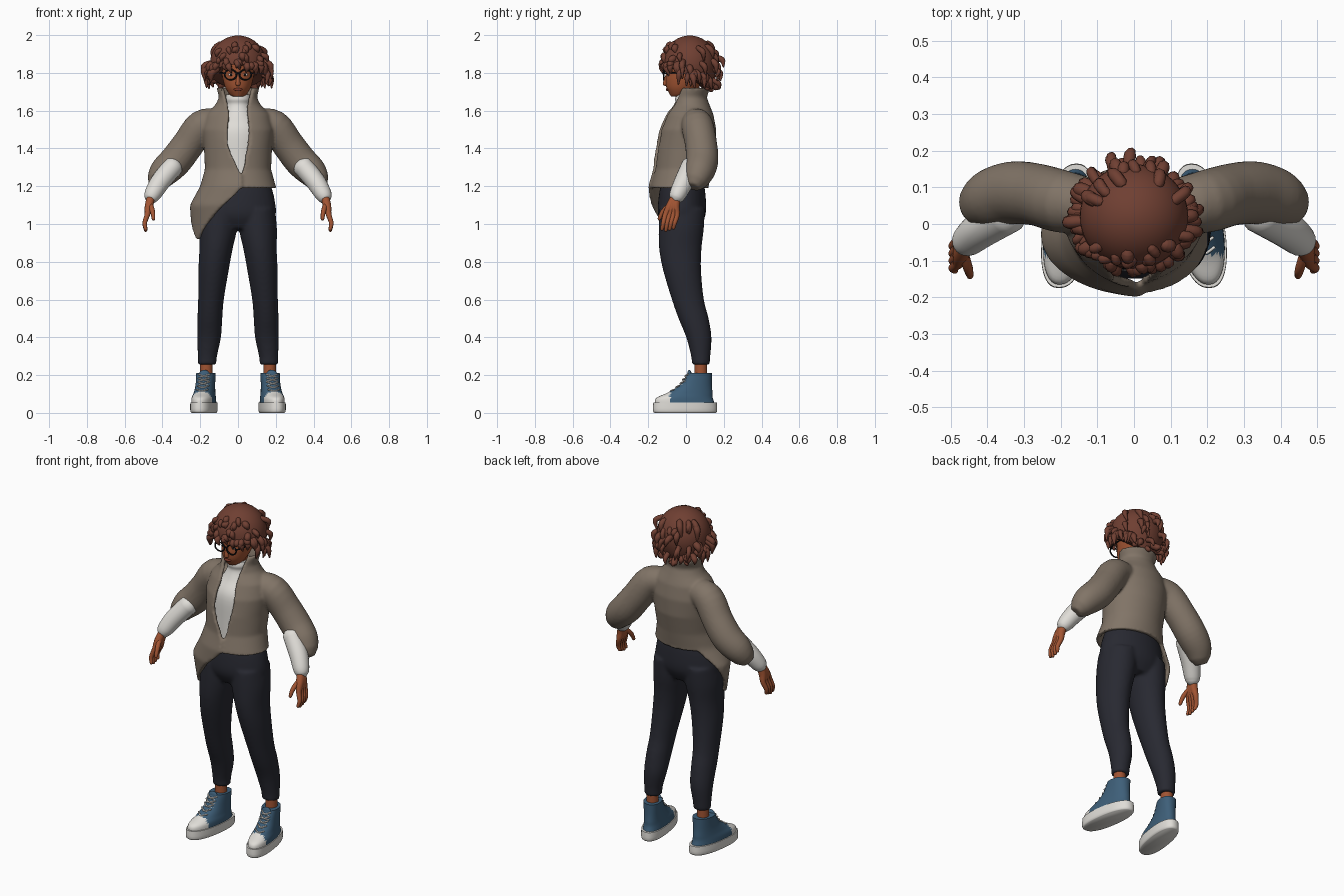
import bpy, bmesh, random
from math import sin, cos, pi, asin, radians
from mathutils import Vector

if "Cube" in bpy.data.objects:
    bpy.data.objects.remove(bpy.data.objects["Cube"])
random.seed(4)


def colour(name, r, g, b):
    m = bpy.data.materials.new(name)
    m.use_nodes = True
    m.diffuse_color = (r, g, b, 1)
    m.node_tree.nodes["Principled BSDF"].inputs["Base Color"].default_value = (r, g, b, 1)
    return m


SKIN = colour("brown skin", .36, .09, .033)
HAIR = colour("auburn hair", .16, .05, .032)
WOOL = colour("taupe wool", .22, .175, .135)
WHITE = colour("off white", .74, .72, .68)
NAVY = colour("dark navy", .021, .022, .031)
DENIM = colour("blue canvas", .048, .114, .19)
BLACK = colour("black", .008, .008, .009)
LIP = colour("dark lips", .2, .04, .022)


def resample(rows, k=5):
    """Smooth curve through rows of numbers."""
    out = []
    for i in range(len(rows) - 1):
        quad = [rows[max(i - 1, 0)], rows[i], rows[i + 1], rows[min(i + 2, len(rows) - 1)]]
        for j in range(k):
            t = j / k
            out.append([b + .5 * t * (c - a + t * (2 * a - 5 * b + 4 * c - d + t * (3 * (b - c) + d - a)))
                        for a, b, c, d in zip(*quad)])
    return out + [list(rows[-1])]


def at(rows, z):
    """Row values at height z, rows going up."""
    z = min(max(z, rows[0][0]), rows[-1][0])
    for a, b in zip(rows, rows[1:]):
        if z <= b[0]:
            t = (z - a[0]) / (b[0] - a[0])
            return [p + (q - p) * t for p, q in zip(a[1:], b[1:])]


def layers(rows, n=32, power=1.0, k=5):
    """Level oval rings from rows of x, y, z, half width, half depth."""
    def p(v):
        return (1 if v > 0 else -1) * abs(v) ** power
    return [[Vector((x + rx * p(sin(2 * pi * i / n)), y - ry * p(cos(2 * pi * i / n)), z))
             for i in range(n)] for x, y, z, rx, ry in resample(rows, k)]


def tube(path, n=16, k=4):
    """Round-ended rings along rows of x, y, z, radius."""
    rows = [(Vector(r[:3]), max(r[3], .001)) for r in resample(path, k)]
    t0 = (rows[0][0] - rows[1][0]).normalized()
    t1 = (rows[-1][0] - rows[-2][0]).normalized()
    (p, r), (q, s) = rows[0], rows[-1]
    rows = [(p + t0 * r * .6, r * .55)] + rows + [(q + t1 * s * .6, s * .55)]
    rings, a = [], t0.orthogonal()
    for i, (p, r) in enumerate(rows):
        t = (rows[min(i + 1, len(rows) - 1)][0] - rows[max(i - 1, 0)][0]).normalized()
        a = (a - t * a.dot(t)).normalized()
        b = t.cross(a)
        rings.append([p + (a * cos(2 * pi * j / n) + b * sin(2 * pi * j / n)) * r for j in range(n)])
    return rings


def build(name, mats, skins, move=None):
    """One object from several closed skins of rings."""
    bm = bmesh.new()
    for rings in skins:
        vs = [[bm.verts.new(move(c) if move else c) for c in ring] for ring in rings]
        n = len(vs[0])
        for a, b in zip(vs, vs[1:]):
            for i in range(n):
                bm.faces.new((a[i], a[(i + 1) % n], b[(i + 1) % n], b[i]))
        bm.faces.new(vs[0])
        bm.faces.new(vs[-1])
    bmesh.ops.recalc_face_normals(bm, faces=bm.faces)
    me = bpy.data.meshes.new(name)
    bm.to_mesh(me)
    bm.free()
    for m in mats:
        me.materials.append(m)
    me.shade_smooth()
    me.set_sharp_from_angle(angle=radians(55))
    ob = bpy.data.objects.new(name, me)
    bpy.context.collection.objects.link(ob)
    return ob


def fuse(ob, voxel, rounds):
    m = ob.modifiers.new("fuse", 'REMESH')
    m.mode, m.voxel_size, m.use_smooth_shade = 'VOXEL', voxel, True
    m = ob.modifiers.new("soften", 'SMOOTH')
    m.factor, m.iterations = .5, rounds


def ball(name, mat, loc, scale):
    bpy.ops.mesh.primitive_uv_sphere_add(segments=20, ring_count=12, radius=1, location=loc)
    ob = bpy.context.object
    ob.name, ob.scale = name, scale
    ob.data.materials.append(mat)
    ob.data.shade_smooth()


# Jacket: open-fronted body with a long right flap, fused with the sleeves
BODY = [(.88, -.01, .24, .13), (1.1, -.03, .255, .16), (1.2, -.035, .2, .155), (1.29, -.015, .175, .15),
        (1.4, 0, .18, .158), (1.5, .01, .19, .15), (1.58, .02, .17, .125), (1.63, .025, .12, .1),
        (1.67, .02, .1, .09), (1.72, .035, .113, .092)]
OPENING = [(1.26, .018, .02), (1.35, -.03, .05), (1.45, -.065, .07), (1.58, -.043, .045),
           (1.66, -.068, .068), (1.72, -.085, .085)]


def hem(t):
    if t >= 0:
        return 1.19
    k = -t / 1.2 if t > -1.2 else max(0, (t + 2.5) / 1.3)
    return 1.19 - .28 * k


def jacket_column(u, nv=48):
    t0 = 2 * pi * u
    low = hem(t0 - 2 * pi if u > .5 else t0)
    outer, inner = [], []
    for j in range(nv + 1):
        z = 1.72 + (low - 1.72) * j / nv
        cy, rx, ry = at(BODY, z)
        right, left = at(OPENING, z)
        a, b = asin(left / rx), 2 * pi + asin(right / rx)
        t = a + (b - a) * u
        g = 1 + .07 * u ** 20
        outer.append(Vector((rx * g * sin(t), cy - ry * g * cos(t), z)))
        inner.append(Vector(((rx * g - .023) * sin(t), cy - (ry * g - .023) * cos(t), z)))
    return outer + inner[::-1]


SLEEVE = [(.1, .05, 1.54, .07), (.19, .06, 1.52, .085), (.265, .08, 1.42, .085), (.33, .085, 1.335, .086),
          (.39, .07, 1.275, .08), (.425, .05, 1.225, .062)]


def side(path, s):
    return [(s * p[0],) + tuple(p[1:]) for p in path]


jacket = build("jacket", [WOOL], [[jacket_column(i / 72) for i in range(73)]]
               + [tube(side(SLEEVE, s), 24) for s in (1, -1)])
fuse(jacket, .008, 5)

# High-necked shirt
build("shirt", [WHITE], [layers([(0, -.01, 1.2, .14, .12), (0, -.003, 1.35, .145, .125), (0, .005, 1.5, .15, .126),
                                 (0, .015, 1.58, .09, .09), (0, .015, 1.63, .066, .068), (0, .01, 1.66, .068, .068),
                                 (0, .008, 1.685, .062, .06)])])

# Trousers: hips and legs fused together
LEG = [(.1, -.02, 1.08, .095, .12), (.105, -.025, .98, .101, .12), (.117, -.03, .865, .088, .112),
       (.13, -.02, .75, .08, .1), (.143, .01, .6, .068, .085), (.149, .04, .5, .066, .08),
       (.153, .068, .4, .063, .067), (.162, .078, .3, .051, .051), (.163, .078, .255, .049, .048)]
HIPS = [(0, -.018, 1.23, .165, .11), (0, -.02, 1.15, .19, .124), (0, -.022, 1.05, .2, .126), (0, -.022, .975, .16, .09)]
trousers = build("trousers", [NAVY], [layers(HIPS)] + [layers(side(LEG, s)) for s in (1, -1)])
fuse(trousers, .01, 5)

# Arms, hands and feet, mirrored
for s, word in ((1, "left"), (-1, "right")):
    cuff = [(.34, .03, 1.31, .054), (.41, -.01, 1.225, .052), (.45, -.042, 1.16, .045), (.46, -.052, 1.135, .037)]
    build(word + "_shirt_sleeve", [WHITE], [tube(side(cuff, s), 20)])
    digits = [[(.465, -.08, 1.105, .014), (.452, -.122, 1.065, .013), (.447, -.142, 1.025, .009)]]
    for i in range(4):
        d = .02 * i
        digits.append([(.46, -.058 + d / 6, 1.145, .022), (.472, -.085 + d / 2, 1.095, .022),
                       (.48, -.108 + d, 1.05, .015), (.494, -.12 + d, 1.005, .012),
                       (.488, -.127 + d, .965 + .006 * abs(i - 1), .009)])
    build(word + "_hand", [SKIN], [tube(side(d, s), 12) for d in digits])
    build(word + "_ankle", [SKIN], [tube(side([(.168, .078, .17, .034), (.168, .078, .29, .034)], s))])

    def place(c, s=s):
        return Vector((s * (.18 - .14 * c.y + c.x), c.y, c.z))

    # High-top shoe with pale toe cap, sole and laces
    build(word + "_sole", [WHITE], [layers([(0, -.005, 0, .06, .162), (0, -.005, .012, .066, .17),
                                            (0, -.005, .055, .066, .168)], 40, .85, 3)], place)
    upper = build(word + "_shoe", [DENIM, WHITE],
                  [layers([(0, -.005, .04, .062, .16), (0, -.008, .078, .06, .15), (0, .022, .108, .054, .118),
                           (0, .053, .15, .05, .084), (0, .073, .212, .05, .064)], 40, .9, 6)], place)
    for f in upper.data.polygons:
        f.material_index = 1 if f.center.y < -.085 else 0
    ball(word + "_shoe_tongue", DENIM, (s * .178, .018, .2), (.03, .012, .028))
    laces = []
    for i in range(5):
        z = .115 + .02 * i
        y = -.09 + (z - .105) * 1.35 if z < .15 else -.031 + (z - .15) * .67
        for d in (-.009, .009):
            laces.append(tube([(-.03, y + .013, z - d, .004), (0, y - .004, z, .004), (.03, y + .013, z + d, .004)], 8))
    build(word + "_laces", [WHITE], laces, place)

# Head, neck and nose
build("head", [SKIN], [
    layers([(0, -.045, 1.675, .028, .034), (0, -.032, 1.688, .046, .055), (0, -.02, 1.72, .066, .083),
            (0, -.005, 1.76, .079, .103), (0, .005, 1.8, .086, .11), (0, .01, 1.86, .09, .118),
            (0, .012, 1.92, .08, .1), (0, .02, 1.95, .045, .06)]),
    tube([(0, .015, 1.6, .05), (0, .01, 1.72, .05)]),
    tube([(0, -.099, 1.79, .008), (0, -.109, 1.757, .011), (0, -.107, 1.74, .014)])])
ball("lips", LIP, (0, -.099, 1.712), (.024, .008, .008))

# Eyes and round spectacles
frame = [tube([(-.008, -.12, 1.795, .004), (0, -.123, 1.8, .004), (.008, -.12, 1.795, .004)], 8)]
for s, word in ((1, "left"), (-1, "right")):
    ball(word + "_eye", WHITE, (s * .036, -.093, 1.79), (.015, .006, .007))
    ball(word + "_pupil", BLACK, (s * .036, -.097, 1.79), (.006, .004, .006))
    ball(word + "_eyebrow", HAIR, (s * .038, -.096, 1.822), (.022, .006, .005))
    bpy.ops.mesh.primitive_torus_add(location=(s * .039, -.118, 1.79), rotation=(pi / 2, 0, 0), major_segments=32,
                                     minor_segments=8, major_radius=.031, minor_radius=.0045)
    rim = bpy.context.object
    rim.name, rim.scale = word + "_spectacle_rim", (1, .86, 1)
    rim.data.materials.append(BLACK)
    rim.data.shade_smooth()
    frame.append(tube(side([(.07, -.117, 1.798, .004), (.086, -.08, 1.8, .004), (.094, 0, 1.8, .004)], s), 8))
build("spectacle_frame", [BLACK], frame)


# Hair: rounded cap, lower at the back, with drooping twisted locks
def scalp(t, v, grow=1.0):
    low = 1.845 - .065 * (1 - cos(t))
    if v < .5:
        z, r = 1.85 + .148 * cos(v * pi), sin(v * pi)
    else:
        z = 1.85 + (low - 1.85) * (2 * v - 1)
        r = 1 - .35 * ((1.85 - z) / .14) ** 2
    return Vector((.148 * r * grow * sin(t), .02 - .143 * r * grow * cos(t), z))


cap = [[scalp(2 * pi * i / 48, max(j, .3) / 20) for i in range(48)] for j in range(21)]
cap.append([scalp(2 * pi * i / 48, 1, .7) for i in range(48)])
build("hair_cap", [HAIR], [cap])

locks = []
for i in range(96):
    t = 2 * pi * (i * .618 % 1) + random.uniform(-.1, .1)
    v = random.choice((.3, .45, .6, .8, .92)) + random.uniform(-.06, .06)
    front = max(0, cos(t)) ** 2
    out = random.uniform(.008, .034) * (1 - .75 * front)
    drop = random.uniform(.035, .085) * (1 - .5 * front)
    p = scalp(t, v, .95)
    n = Vector((sin(t), -cos(t), 0))
    swing = Vector((cos(t), sin(t), 0)) * random.uniform(-.025, .025)
    w = random.uniform(.012, .019)
    mid = p + n * (out + .008) + swing * .5 + Vector((0, 0, -.3 * drop))
    end = p + n * (out + random.uniform(-.005, .014) * (1 - front)) + swing + Vector((0, 0, -drop))
    end.z = max(end.z, 1.715 + .1 * front)
    locks.append(tube([(*p, w), (*mid, w), (*end, .004)], 8, 4))
build("hair_locks", [HAIR], locks)
